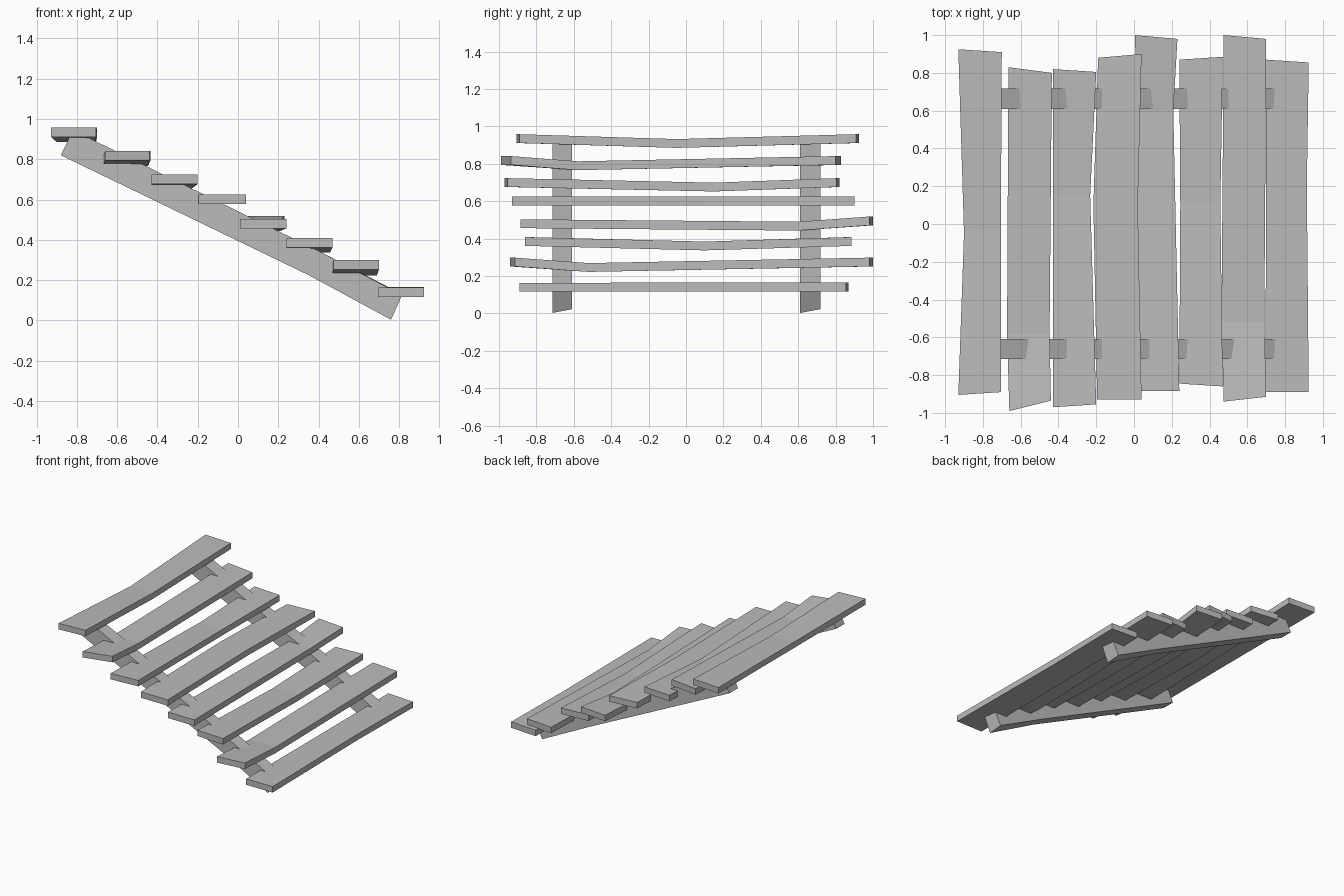
import bpy, bmesh

wood = bpy.data.materials.new("plain grey")
wood.diffuse_color = (0.5, 0.5, 0.5, 1)
T = 0.0235  # half plank thickness


def loft(name, sections):
    """Skin a list of four-cornered sections into a closed board."""
    bm = bmesh.new()
    rings = [[bm.verts.new(p) for p in s] for s in sections]
    for a, b in zip(rings, rings[1:]):
        for i in range(4):
            j = (i + 1) % 4
            bm.faces.new((a[i], a[j], b[j], b[i]))
    bm.faces.new(rings[0][::-1])
    bm.faces.new(rings[-1])
    bmesh.ops.recalc_face_normals(bm, faces=bm.faces)
    me = bpy.data.meshes.new(name)
    bm.to_mesh(me)
    bm.free()
    me.materials.append(wood)
    ob = bpy.data.objects.new(name, me)
    bpy.context.collection.objects.link(ob)


# Treads: sections of (left x, right x, left y, right y, mid z), front to back
treads = [
    [(-.93, -.705, -.905, -.89, .935), (-.90, -.705, -.05, -.05, .909), (-.93, -.70, .925, .91, .935)],
    [(-.66, -.44, -.99, -.935, .818), (-.672, -.447, -.58, -.58, .79), (-.665, -.435, .83, .80, .818)],
    [(-.43, -.20, -.97, -.955, .70), (-.43, -.232, .15, .15, .676), (-.43, -.20, .82, .805, .70)],
    [(-.195, .04, -.93, -.93, .602), (-.215, .02, .1, .1, .602), (-.19, .04, .88, .90, .602)],
    [(.01, .24, -.885, -.885, .48), (.015, .208, .6, .6, .467), (.005, .23, 1, .98, .495)],
    [(.24, .47, -.845, -.86, .385), (.245, .457, .1, .1, .361), (.24, .47, .87, .885, .385)],
    [(.475, .70, -.94, -.915, .275), (.463, .69, -.52, -.52, .246), (.475, .70, 1, .98, .275)],
    [(.695, .925, -.89, -.89, .14), (.70, .915, .2, .2, .142), (.70, .925, .87, .855, .142)],
]
for n, tread in enumerate(treads, 1):
    loft(f"tread_{n}", [[(l, yl, z - T), (r, yr, z - T), (r, yr, z + T), (l, yl, z + T)]
                        for l, r, yl, yr, z in tread])

# Sloping side rails: sections of (bottom x, bottom z, top x, top z)
rail = [(-.88, .82, -.82, .945), (.35, .225, .40, .345), (.76, .003, .815, .125)]
for name, y0, y1 in (("front_rail", -.715, -.61), ("back_rail", .61, .718)):
    secs = []
    for k, (bx, bz, tx, tz) in enumerate(rail):
        s = .02 if k == 2 else 0  # lower end is cut slightly askew
        secs.append([(bx, y0, bz), (bx - s / 2, y1, bz + s), (tx - s / 2, y1, tz + s / 2), (tx, y0, tz)])
    loft(name, secs)
